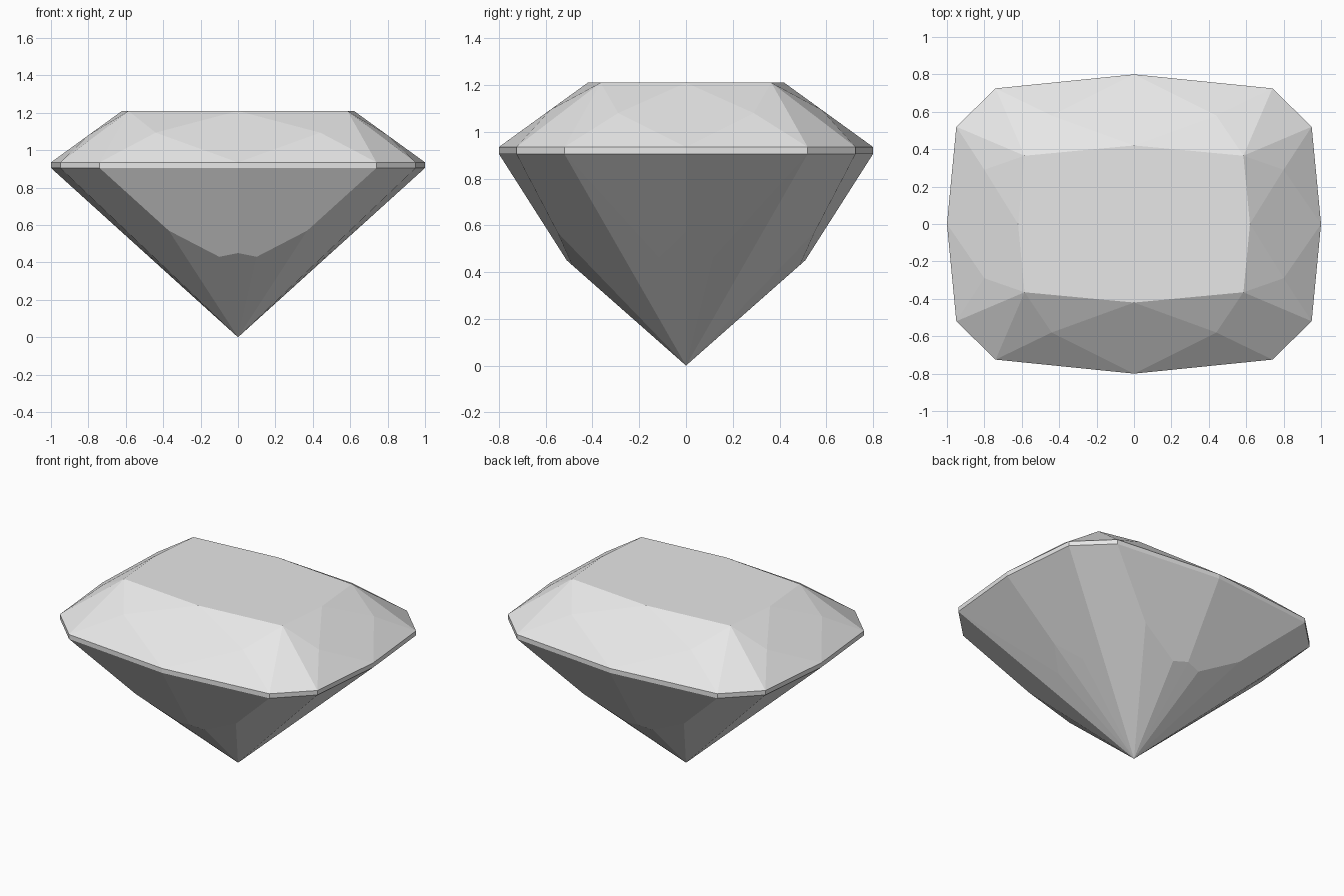
import bpy
import bmesh
from mathutils import Vector

default_cube = bpy.data.objects.get("Cube")
if default_cube:
    bpy.data.objects.remove(default_cube, do_unlink=True)

TABLE_Z, RIM_TOP, RIM_LOW = 1.21, 0.935, 0.905
CORE = Vector((0, 0, 0.8))      # a point inside the stone

stone = bpy.data.materials.new("light grey stone")
stone.diffuse_color = (0.8, 0.8, 0.8, 1)
stone.use_nodes = True
stone.node_tree.nodes["Principled BSDF"].inputs["Base Color"].default_value = (0.8, 0.8, 0.8, 1)


def build_part(name, facets):
    """Mirror the facets of one quarter into all four, then join flat neighbours."""
    bm = bmesh.new()
    for sx in (1, -1):
        for sy in (1, -1):
            for facet in facets:
                bm.faces.new([bm.verts.new((x * sx, y * sy, z)) for x, y, z in facet])
    bmesh.ops.remove_doubles(bm, verts=bm.verts, dist=0.001)
    bmesh.ops.dissolve_limit(bm, angle_limit=0.01, verts=bm.verts, edges=bm.edges)
    bm.normal_update()
    for face in bm.faces:
        if face.normal.dot(face.calc_center_median() - CORE) < 0:
            face.normal_flip()
    mesh = bpy.data.meshes.new(name)
    bm.to_mesh(mesh)
    bm.free()
    mesh.materials.append(stone)
    obj = bpy.data.objects.new(name, mesh)
    bpy.context.collection.objects.link(obj)


# Outline of one quarter, from the side round to the back
outline = [(1, 0), (0.95, 0.52), (0.74, 0.725), (0, 0.8)]
side, side_corner, back_corner, back = [(x, y, RIM_TOP) for x, y in outline]
low_side, low_side_corner, low_back_corner, low_back = [(x, y, RIM_LOW) for x, y in outline]

# Crown: flat table, star facets, kites and corner facets
table_mid = (0, 0, TABLE_Z)
table_side = (0.62, 0, TABLE_Z)
table_corner = (0.585, 0.365, TABLE_Z)
table_back = (0, 0.42, TABLE_Z)
star_side = (0.8, 0.29, 1.08)
star_back = (0.44, 0.58, 1.094)
build_part("crown", [
    (table_mid, table_side, table_corner, table_back),
    (table_side, star_side, table_corner),
    (table_side, side, star_side),
    (side, side_corner, star_side),
    (star_side, side_corner, table_corner),
    (table_corner, side_corner, back_corner),
    (table_corner, back_corner, star_back),
    (star_back, back_corner, back),
    (table_back, star_back, back),
    (table_corner, star_back, table_back),
])

# Girdle: thin upright band
build_part("girdle", [
    (low_side, low_side_corner, side_corner, side),
    (low_side_corner, low_back_corner, back_corner, side_corner),
    (low_back_corner, low_back, back, back_corner),
])

# Pavilion: broad main facets above, narrow facets meeting at the point
tip = (0, 0, 0)
side_ridge = (0.63, 0, 0.57)
side_notch = (0.5, 0.115, 0.46)
back_shoulder = (0.37, 0.55, 0.57)
back_notch = (0.1, 0.487, 0.43)
back_ridge = (0, 0.51, 0.45)
build_part("pavilion", [
    (low_side, low_side_corner, side_notch, side_ridge),
    (side_ridge, side_notch, tip),
    (low_side_corner, side_notch, tip),
    (low_side_corner, low_back_corner, back_shoulder, tip),
    (low_back_corner, low_back, back_ridge, back_notch, back_shoulder),
    (back_shoulder, back_notch, tip),
    (back_notch, back_ridge, tip),
])
